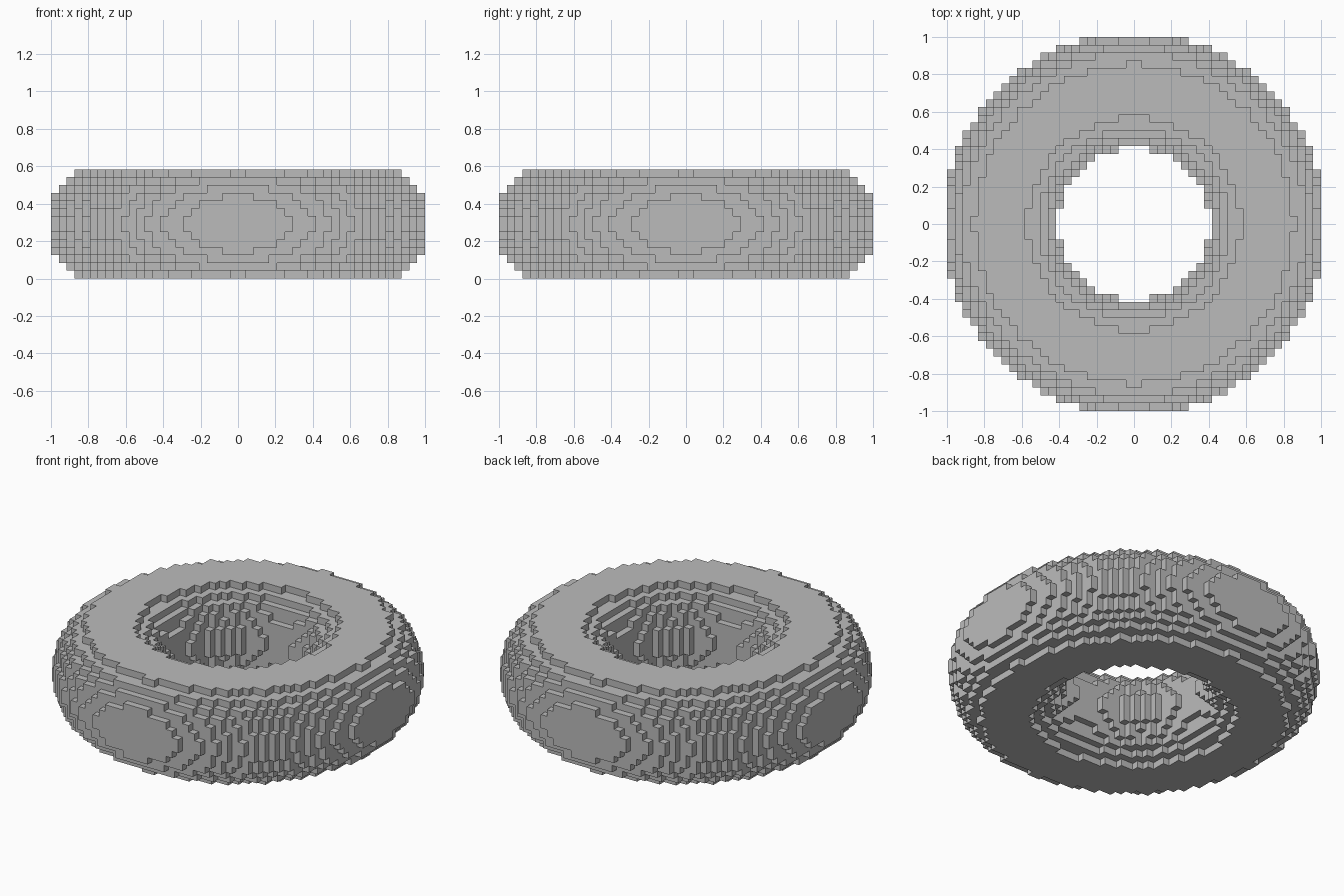
import bpy, bmesh, math

cube = bpy.data.objects.get("Cube")
if cube:
    bpy.data.objects.remove(cube, do_unlink=True)

# Ring dimensions, counted in blocks
HALF, LAYERS = 24, 14
BLOCK = 1.0 / HALF
RING, TUBE = 17.09, 7.355


def filled(cell):
    """A block is solid when its centre lies inside the ring."""
    x, y, z = cell[0] + 0.5, cell[1] + 0.5, cell[2] + 0.5 - LAYERS / 2
    return math.hypot(math.hypot(x, y) - RING, z) <= TUBE


cells = {c for c in ((i, j, k) for i in range(-HALF, HALF)
                     for j in range(-HALF, HALF) for k in range(LAYERS)) if filled(c)}

# Outer skin: one square wherever a solid block meets empty space
bm = bmesh.new()
corners = {}


def corner(p):
    if p not in corners:
        corners[p] = bm.verts.new([v * BLOCK for v in p])
    return corners[p]


for cell in sorted(cells):
    for axis in range(3):
        u, w = (axis + 1) % 3, (axis + 2) % 3
        for side in (0, 1):
            neighbour = list(cell)
            neighbour[axis] += 2 * side - 1
            if tuple(neighbour) in cells:
                continue
            square = []
            for du, dw in ((0, 0), (1, 0), (1, 1), (0, 1)):
                p = list(cell)
                p[axis] += side
                p[u] += du
                p[w] += dw
                square.append(corner(tuple(p)))
            bm.faces.new(square if side else square[::-1])

mesh = bpy.data.meshes.new("block_ring")
bm.to_mesh(mesh)
bm.free()

# Single plain grey
grey = bpy.data.materials.new("grey")
grey.use_nodes = True
grey.diffuse_color = (0.5, 0.5, 0.5, 1)
grey.node_tree.nodes["Principled BSDF"].inputs["Base Color"].default_value = (0.5, 0.5, 0.5, 1)
mesh.materials.append(grey)

ring = bpy.data.objects.new("block_ring", mesh)
bpy.context.collection.objects.link(ring)
